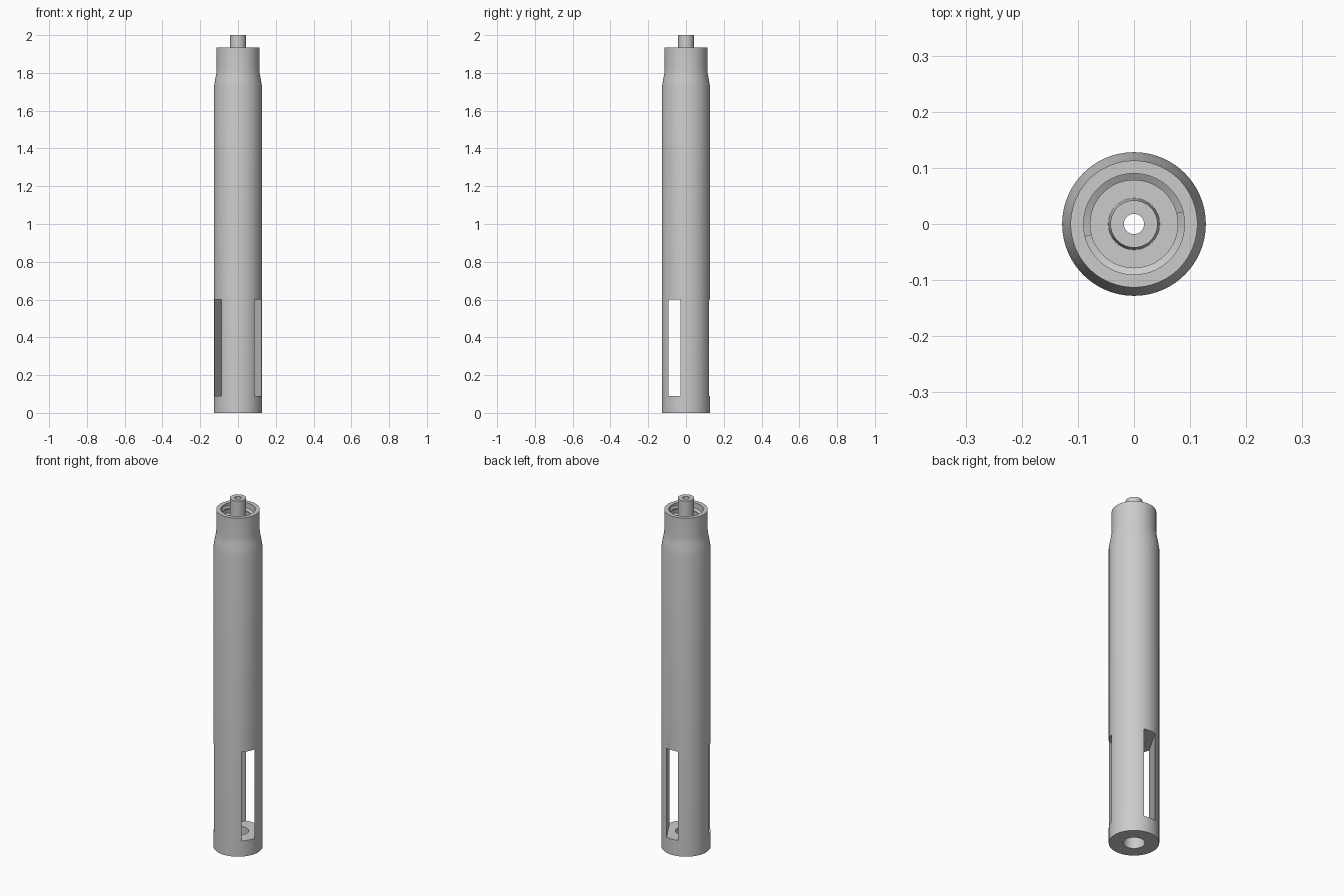
import bpy
import bmesh
from math import cos, sin, pi, radians

default_cube = bpy.data.objects.get("Cube")
if default_cube:
    bpy.data.objects.remove(default_cube, do_unlink=True)

grey = bpy.data.materials.new("plain grey")
grey.use_nodes = True
grey.diffuse_color = (0.6, 0.6, 0.6, 1)
grey.node_tree.nodes["Principled BSDF"].inputs["Base Color"].default_value = (0.6, 0.6, 0.6, 1)


def skin(name, rings, closed):
    """Join matching cross-sections into a solid, looped or capped at its ends."""
    bm = bmesh.new()
    loops = [[bm.verts.new(p) for p in ring] for ring in rings]
    count = len(loops[0])
    pairs = list(zip(loops, loops[1:]))
    if closed:
        pairs.append((loops[-1], loops[0]))
    else:
        bm.faces.new(loops[0])
        bm.faces.new(loops[-1])
    for a, b in pairs:
        for i in range(count):
            j = (i + 1) % count
            bm.faces.new((a[i], a[j], b[j], b[i]))
    bmesh.ops.recalc_face_normals(bm, faces=bm.faces[:])
    mesh = bpy.data.meshes.new(name)
    bm.to_mesh(mesh)
    bm.free()
    mesh.materials.append(grey)
    obj = bpy.data.objects.new(name, mesh)
    bpy.context.collection.objects.link(obj)
    return obj


def activate(obj):
    bpy.ops.object.select_all(action="DESELECT")
    obj.select_set(True)
    bpy.context.view_layer.objects.active = obj


def sweep(section, angle, lift=0):
    return [(r * cos(angle), r * sin(angle), z + lift) for r, z in section]


# Tube with tapered neck, socket, nozzle and stepped central bore
SEGMENTS = 96
profile = [(0.055, 0), (0.128, 0), (0.128, 1.72), (0.121, 1.765), (0.115, 1.795),
           (0.113, 1.815), (0.113, 1.935), (0.09, 1.935), (0.09, 1.8),
           (0.046, 1.8), (0.042, 1.93), (0.042, 2), (0.018, 2),
           (0.018, 1.7), (0.055, 1.7)]
body = skin("tube_body",
            [sweep(profile, 2 * pi * i / SEGMENTS) for i in range(SEGMENTS)], True)

# Triangular chamber whose corners break through as three windows
INRADIUS = 0.093
corners = [radians(a) for a in (90, 210, 330)]
cutter = skin("window_cutter",
              [[(2 * INRADIUS * cos(a), 2 * INRADIUS * sin(a), z) for a in corners]
               for z in (0.09, 0.6)], False)
cutter.hide_render = True
cut = body.modifiers.new("windows", "BOOLEAN")
cut.operation = "DIFFERENCE"
cut.solver = "EXACT"
cut.object = cutter
activate(body)
bpy.ops.object.modifier_apply(modifier=cut.name)
bpy.data.objects.remove(cutter, do_unlink=True)

# Two-start screw thread inside the socket
ridge = [(0.092, -0.012), (0.078, -0.004), (0.078, 0.004), (0.092, 0.012)]
STEPS = 72
threads = []
for side, start in (("left", 0.25), ("right", 0.25 + pi)):
    rings = [sweep(ridge, start + 2 * pi * i / STEPS, 1.835 + 0.08 * i / STEPS)
             for i in range(STEPS + 1)]
    threads.append(skin(side + "_start_thread", rings, False))

for part in [body] + threads:
    activate(part)
    bpy.ops.object.shade_smooth_by_angle(angle=radians(25))
